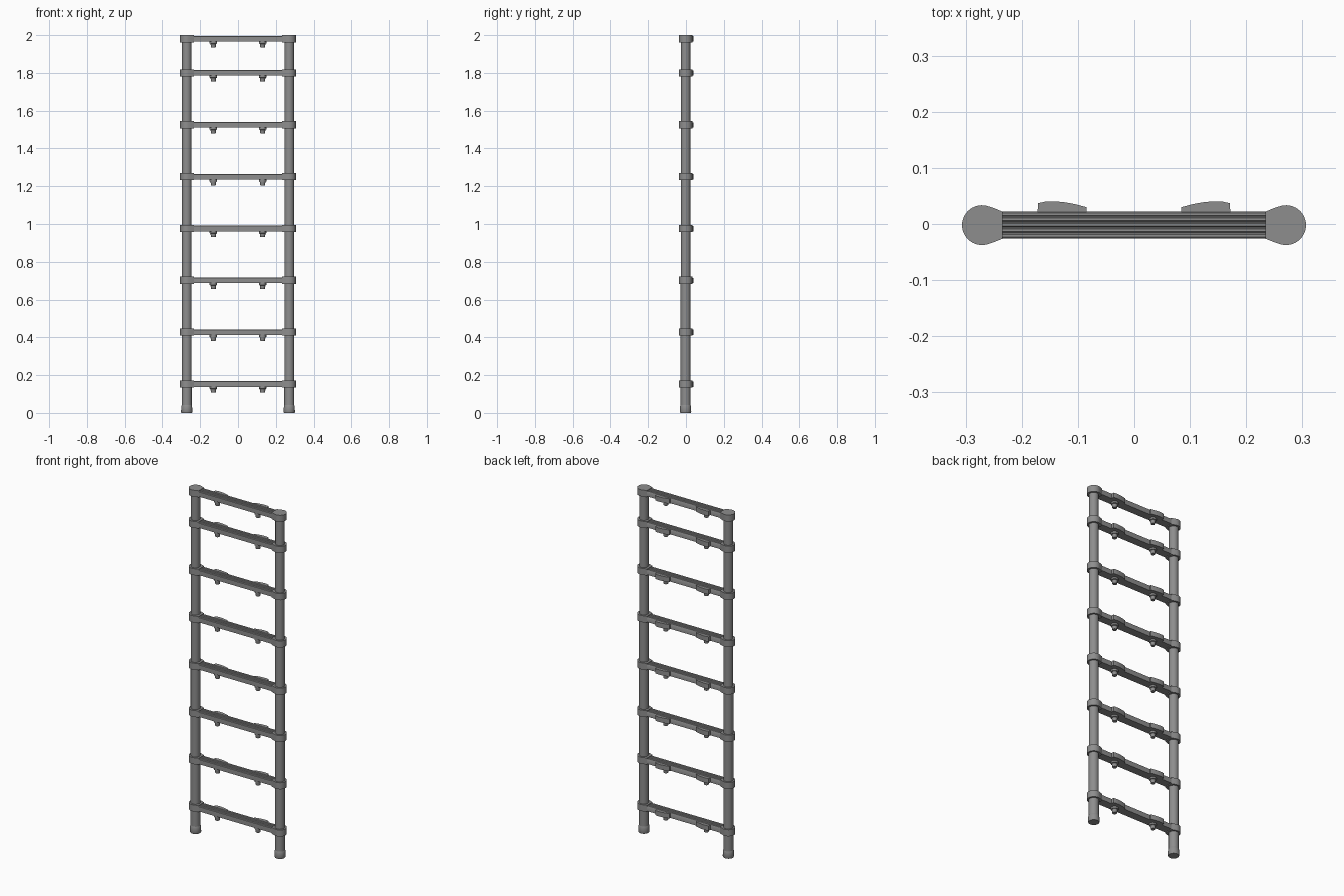
import bpy, bmesh, math

cube = bpy.data.objects.get("Cube")
if cube:
    bpy.data.objects.remove(cube)

grey = bpy.data.materials.new("metal grey")
grey.use_nodes = True
COLOUR = (0.27, 0.27, 0.27, 1)
grey.diffuse_color = COLOUR
grey.node_tree.nodes["Principled BSDF"].inputs["Base Color"].default_value = COLOUR

POLE_X, POLE_Y = 0.271, -0.002
RUNGS = [0.153 + 0.2745 * i for i in range(7)] + [1.981]


def finish(name, bm):
    bmesh.ops.recalc_face_normals(bm, faces=bm.faces)
    mesh = bpy.data.meshes.new(name)
    bm.to_mesh(mesh)
    bm.free()
    mesh.materials.append(grey)
    ob = bpy.data.objects.new(name, mesh)
    bpy.context.collection.objects.link(ob)
    bpy.ops.object.select_all(action='DESELECT')
    ob.select_set(True)
    bpy.context.view_layer.objects.active = ob
    bpy.ops.object.shade_smooth_by_angle(angle=math.radians(35))
    return ob


def prism(name, outline, offset):
    """Extrude a closed outline along an offset."""
    bm = bmesh.new()
    face = bm.faces.new([bm.verts.new(p) for p in outline])
    new = bmesh.ops.extrude_face_region(bm, geom=[face])["geom"]
    bmesh.ops.translate(bm, vec=offset, verts=[v for v in new if isinstance(v, bmesh.types.BMVert)])
    return finish(name, bm)


def lathe(name, profile, x, y, segments=32):
    """Spin a (radius, height) profile into a capped solid."""
    bm = bmesh.new()
    rings = [[bm.verts.new((x + r * math.cos(math.tau * i / segments),
                            y + r * math.sin(math.tau * i / segments), z))
              for i in range(segments)] for r, z in profile]
    for low, high in zip(rings, rings[1:]):
        for i in range(segments):
            j = (i + 1) % segments
            bm.faces.new((low[i], low[j], high[j], high[i]))
    bm.faces.new(rings[0])
    bm.faces.new(rings[-1])
    return finish(name, bm)


def collar_outline(side, z):
    """Round sleeve flaring down to the width of the rung."""
    pts = [(0.234, -0.026), (0.25, -0.0325)]
    for i in range(25):
        a = math.radians(-105 + 210 * i / 24)
        pts.append((POLE_X + 0.0355 * math.cos(a), POLE_Y + 0.0355 * math.sin(a)))
    pts += [(0.25, 0.0285), (0.234, 0.022)]
    return [(side * x, y, z) for x, y in pts]


def rung_outline(z):
    """Cross-section with lengthwise grip ridges on the tread."""
    pts = [(-0.026, -0.015), (0.022, -0.015), (0.022, 0.012)]
    pitch = 0.048 / 5
    for i in range(5):
        y = 0.022 - i * pitch
        pts += [(y - 0.002, 0.015), (y - pitch + 0.003, 0.015)]
        if i < 4:
            pts += [(y - pitch + 0.0015, 0.012), (y - pitch, 0.012)]
    pts.append((-0.026, 0.012))
    return [(-0.236, y, z + dz) for y, dz in pts]


def clip_outline(side, z):
    """Curved latch housing behind the rung."""
    pts = [(0.085, 0.018), (0.085, 0.03), (0.105, 0.0355), (0.125, 0.039),
           (0.142, 0.0405), (0.158, 0.040), (0.171, 0.037), (0.172, 0.018)]
    return [(side * x, y, z) for x, y in pts]


for side, label in ((-1, "right"), (1, "left")):
    x = side * POLE_X
    # Telescopic tubes, each ending just inside the next sleeve
    bottoms = [0.03] + RUNGS[:-1]
    for n, (low, high) in enumerate(zip(bottoms, RUNGS)):
        r = 0.0262 - 0.0002 * n
        lathe(f"{label}_tube_{n + 1}", [(r, low), (r, high)], x, POLE_Y)
    # Rubber foot
    lathe(f"{label}_foot", [(0.028, 0), (0.030, 0.004), (0.0285, 0.036), (0.026, 0.042)], x, POLE_Y)
    for n, z in enumerate(RUNGS):
        prism(f"{label}_collar_{n + 1}", collar_outline(side, z - 0.019), (0, 0, 0.038))
        prism(f"{label}_latch_{n + 1}", clip_outline(side, z - 0.015), (0, 0, 0.028))
        # Release button below the rung
        lathe(f"{label}_button_{n + 1}",
              [(0.012, z - 0.046), (0.014, z - 0.036), (0.015, z - 0.027), (0.020, z - 0.025),
               (0.020, z - 0.014)], side * 0.13, -0.002, 16)

for n, z in enumerate(RUNGS):
    prism(f"rung_{n + 1}", rung_outline(z), (0.472, 0, 0))
